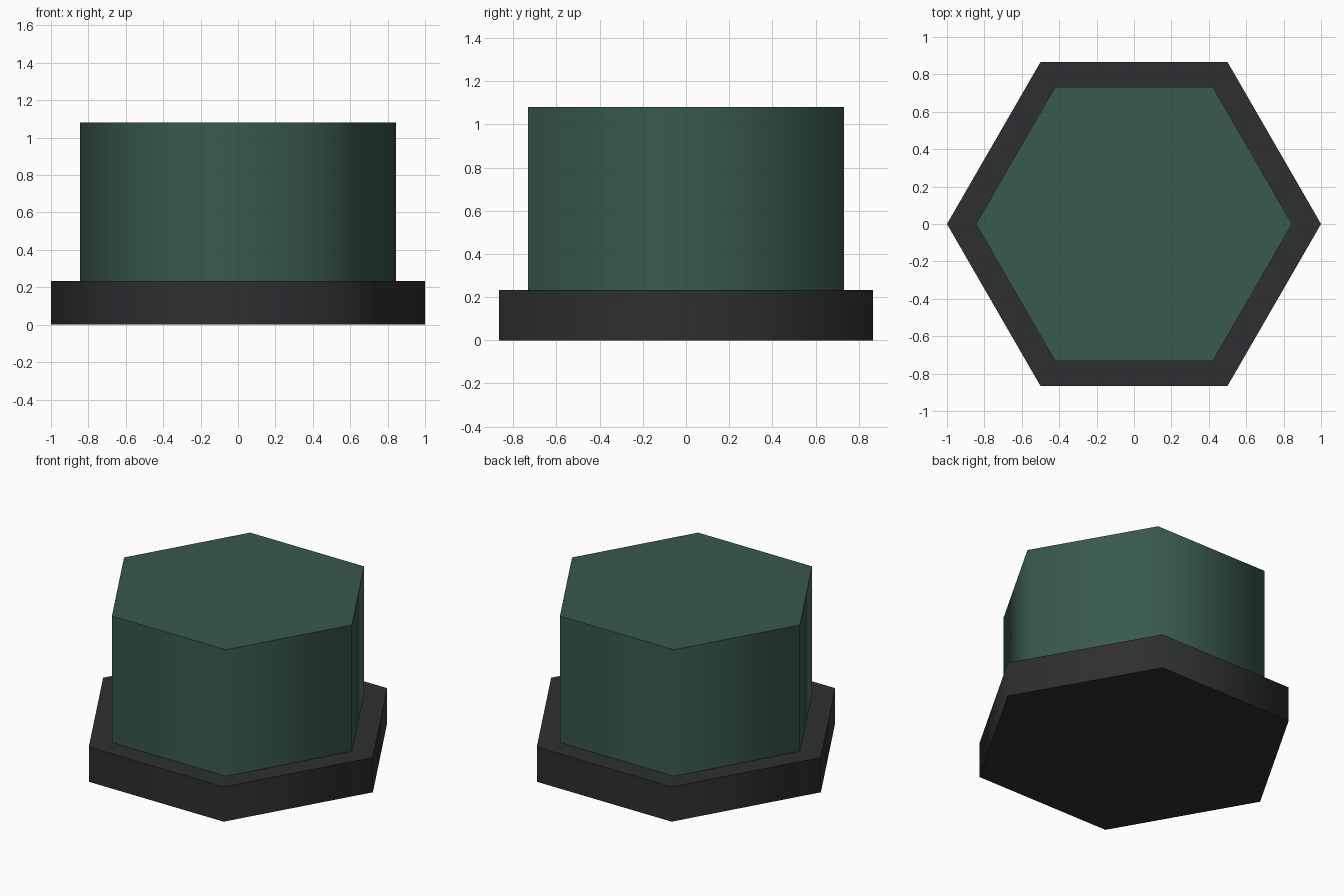
import bpy, math

if "Cube" in bpy.data.objects:
    bpy.data.objects.remove(bpy.data.objects["Cube"])


def material(name, color):
    mat = bpy.data.materials.new(name)
    mat.diffuse_color = (*color, 1)
    mat.use_nodes = True
    mat.node_tree.nodes["Principled BSDF"].inputs["Base Color"].default_value = mat.diffuse_color
    return mat


def hex_prism(name, radius, bottom, top, mat):
    # Six-sided prism with corners on the x axis
    bpy.ops.mesh.primitive_cylinder_add(
        vertices=6, radius=radius, depth=top - bottom,
        location=(0, 0, (bottom + top) / 2), rotation=(0, 0, math.radians(30)))
    obj = bpy.context.object
    obj.name = name
    obj.data.materials.append(mat)
    bpy.ops.object.transform_apply(location=True, rotation=True, scale=True)
    # Sides blend smoothly, cap rims stay sharp
    bpy.ops.object.shade_smooth_by_angle(angle=math.radians(65))
    return obj


# Dark base plate
hex_prism("base_plate", 1.0, 0.0, 0.233, material("dark_grey", (0.027, 0.028, 0.03)))

# Green upper block
hex_prism("upper_block", 0.845, 0.233, 1.08, material("dark_green", (0.04, 0.1, 0.075)))
